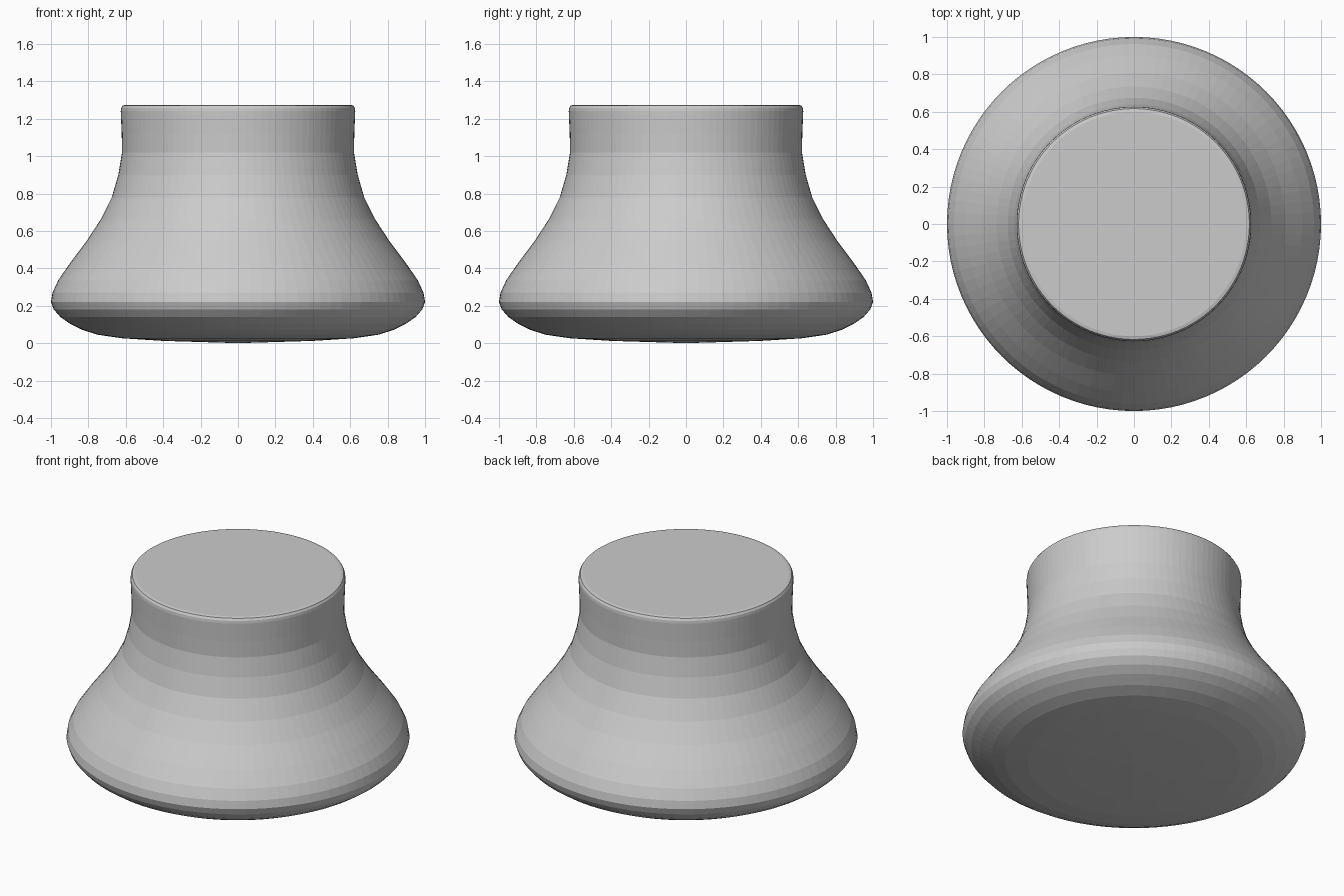
import bpy, bmesh, math

if "Cube" in bpy.data.objects:
    bpy.data.objects.remove(bpy.data.objects["Cube"])

# Knob silhouette as (radius, height), from bottom centre to top centre
profile = [
    (0.0, 0.0), (0.40, 0.012), (0.62, 0.026), (0.75, 0.045), (0.83, 0.07),
    (0.90, 0.105), (0.95, 0.14), (0.985, 0.18), (1.0, 0.22), (0.992, 0.27),
    (0.962, 0.335), (0.90, 0.425), (0.81, 0.545), (0.735, 0.66),
    (0.675, 0.78), (0.64, 0.90), (0.62, 1.02), (0.622, 1.12), (0.627, 1.24),
    (0.625, 1.257), (0.617, 1.27), (0.60, 1.274), (0.0, 1.274),
]
SEGMENTS = 96

# Lathe the silhouette around z
bm = bmesh.new()
verts = [bm.verts.new((r, 0, z)) for r, z in profile]
edges = [bm.edges.new(pair) for pair in zip(verts, verts[1:])]
bmesh.ops.spin(bm, geom=verts + edges, cent=(0, 0, 0), axis=(0, 0, 1),
               angle=math.tau, steps=SEGMENTS, use_merge=True)
bmesh.ops.remove_doubles(bm, verts=bm.verts, dist=1e-4)
bmesh.ops.recalc_face_normals(bm, faces=bm.faces)

mesh = bpy.data.meshes.new("flared_knob")
bm.to_mesh(mesh)
bm.free()
knob = bpy.data.objects.new("flared_knob", mesh)
bpy.context.collection.objects.link(knob)
